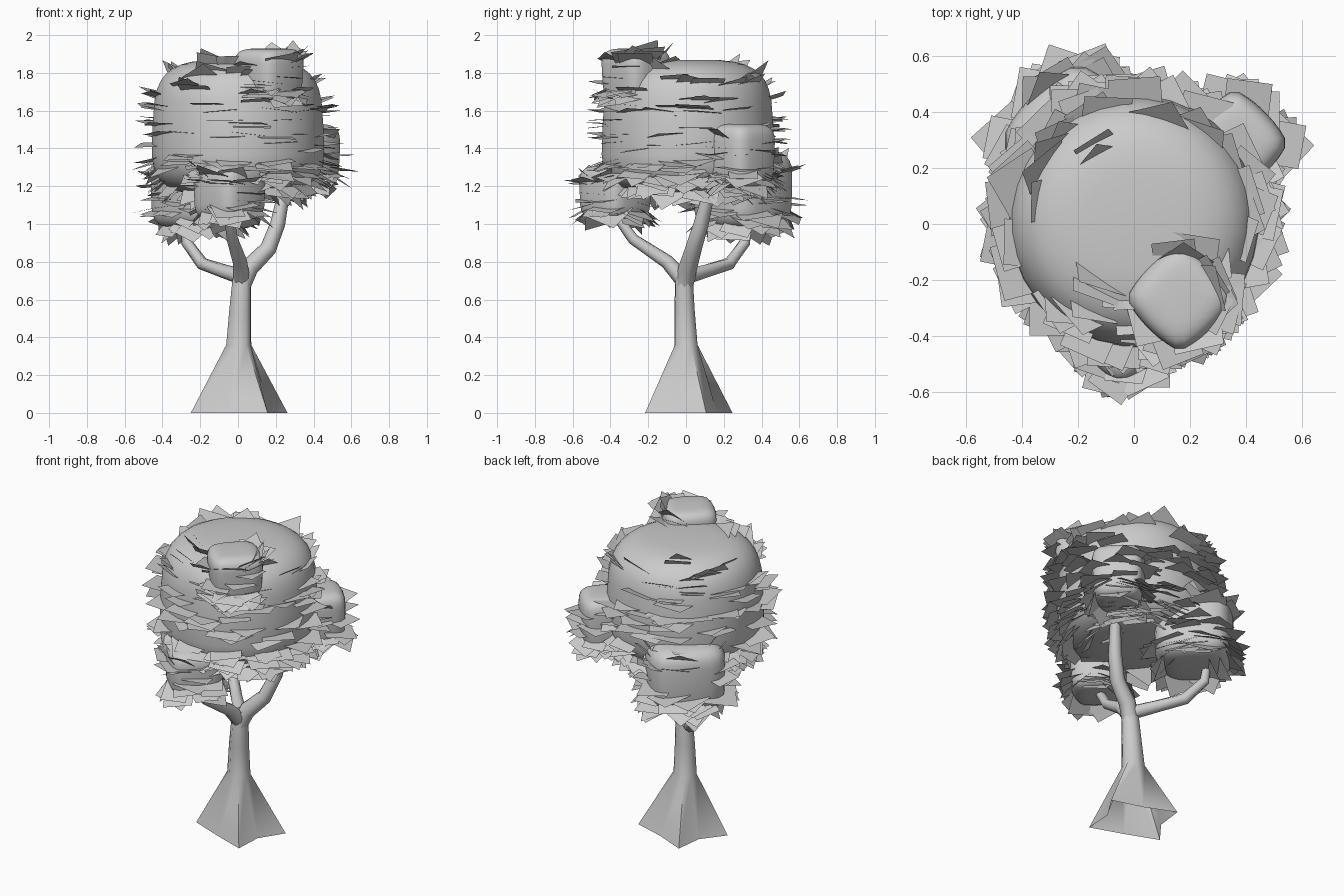
import bpy, bmesh, math, random
from mathutils import Vector

if "Cube" in bpy.data.objects:
    bpy.data.objects.remove(bpy.data.objects["Cube"])

random.seed(7)


def finish(name, bm, smooth=None):
    me = bpy.data.meshes.new(name)
    bm.to_mesh(me)
    bm.free()
    ob = bpy.data.objects.new(name, me)
    bpy.context.collection.objects.link(ob)
    if smooth:
        bpy.ops.object.select_all(action='DESELECT')
        ob.select_set(True)
        bpy.context.view_layer.objects.active = ob
        bpy.ops.object.shade_smooth_by_angle(angle=math.radians(smooth))
    return ob


def skin(bm, rings, close_top=True):
    # bridge consecutive rings of points with quads
    vs = [[bm.verts.new(p) for p in r] for r in rings]
    n = len(vs[0])
    for a, b in zip(vs, vs[1:]):
        for i in range(n):
            j = (i + 1) % n
            bm.faces.new((a[i], a[j], b[j], b[i]))
    if close_top:
        bm.faces.new(vs[-1])
    return vs


def tube(name, path, sides=8):
    # path entries: x, y, z, radius
    pts = [Vector(p[:3]) for p in path]
    rings = []
    for k, p in enumerate(pts):
        d = (pts[min(k + 1, len(pts) - 1)] - pts[max(k - 1, 0)]).normalized()
        u = Vector((0, 1, 0)).cross(d) if abs(d.y) < 0.8 else Vector((1, 0, 0)).cross(d)
        u.normalize()
        v = d.cross(u)
        rings.append([p + path[k][3] * (u * math.cos(2 * math.pi * i / sides) +
                                        v * math.sin(2 * math.pi * i / sides)) for i in range(sides)])
    bm = bmesh.new()
    skin(bm, rings)
    finish(name, bm, 50)


# trunk with four flared root lobes, open underneath
def trunk_ring(cx, cy, z, r_out, r_in):
    ring = []
    for i, deg in enumerate((21, 70, 119, 157, 196, 250, 303, 342)):
        a = math.radians(deg)
        r = r_in if i % 2 else r_out
        ring.append((cx + r * math.cos(a), cy + r * math.sin(a), z))
    return ring


bm = bmesh.new()
skin(bm, [trunk_ring(0.01, 0.01, 0, 0.27, 0.165),
          trunk_ring(0.005, 0, 0.36, 0.07, 0.065),
          trunk_ring(0.012, -0.008, 0.55, 0.06, 0.057),
          trunk_ring(0.02, -0.01, 0.70, 0.052, 0.05),
          trunk_ring(0.03, -0.005, 0.77, 0.042, 0.042)])
finish("trunk", bm, 60)

# three branches reaching into the crown
tube("branch_right", [(0.02, -0.01, 0.68, .05), (0.06, 0.01, 0.77, .05), (0.16, 0.04, 0.87, .044),
                      (0.21, 0.08, 1.0, .04), (0.25, 0.13, 1.2, .03)])
tube("branch_front", [(0.02, -0.01, 0.70, .046), (0.01, -0.10, 0.80, .038),
                      (-0.03, -0.28, 0.92, .03), (-0.05, -0.38, 1.06, .025)])
tube("branch_back_left", [(0.02, 0.0, 0.72, .042), (-0.09, 0.12, 0.755, .036), (-0.19, 0.23, 0.79, .034),
                          (-0.27, 0.31, 0.90, .03), (-0.28, 0.33, 1.05, .022)])


# rounded, blocky foliage cores: superellipsoids
def core_point(c, r, h, px, pz, a, t, taper):
    # t from -1 bottom to 1 top along the profile angle
    e = t * math.pi / 2
    cz, sz = abs(math.cos(e)) ** (2 / pz), abs(math.sin(e)) ** (2 / pz) * (1 if t > 0 else -1)
    ca, sa = math.cos(a), math.sin(a)
    rad = r * cz / (abs(ca) ** px + abs(sa) ** px) ** (1 / px)
    rad *= 1 - taper * sz
    return Vector((c[0] + rad * ca, c[1] + rad * sa, c[2] + h * sz))


def foliage(name, c, r, h, px, pz, taper, count, size):
    bm = bmesh.new()
    n, m = 32, 18
    rings = [[core_point(c, r, h, px, pz, 2 * math.pi * (i + .5) / n, -1 + 2 * k / m, taper)
              for i in range(n)] for k in range(1, m)]
    vs = skin(bm, rings)
    bm.faces.new(vs[0][::-1])
    finish(name + "_core", bm, 60)
    # leaf cards standing out of the core: drooping below, rising on top
    bm = bmesh.new()
    for k in range(count):
        a = random.uniform(0, 2 * math.pi)
        f = random.uniform(-1, 0.99)
        if k % 3 == 0:
            f = random.uniform(-1, -0.5)
        t = math.copysign(math.asin(abs(f) ** (pz / 2)) / (math.pi / 2), f)
        p = core_point(c, r, h, px, pz, a, t, taper)
        lift = (1.3 if f < 0 else 1.6) * f * abs(f) ** 1.3 + random.uniform(-.12, .12)
        nor = Vector((math.cos(a), math.sin(a), lift)).normalized()
        tan = Vector((-math.sin(a), math.cos(a), random.uniform(-.12, .12))).normalized()
        p -= nor * (.02 if f < .5 else .045)
        spin = random.uniform(0, math.pi / 2)
        s = size * random.uniform(.85, 1.15) / math.sqrt(2)
        quad = []
        for q in range(4):
            b = spin + q * math.pi / 2
            v = p + s * (nor * math.cos(b) + tan * math.sin(b))
            v.z = min(v.z, 2.0)
            quad.append(bm.verts.new(v))
        bm.faces.new(quad)
    finish(name + "_leaves", bm)


foliage("main_crown", (0, 0.01, 1.51), .455, .36, 2.0, 3.8, .04, 260, .175)
foliage("top_tuft", (.165, -.265, 1.78), .185, .15, 1.3, 4.5, -.06, 45, .165)
foliage("right_tuft", (.36, .29, 1.36), .185, .17, 1.3, 4.5, -.04, 45, .165)
foliage("front_tuft", (-.045, -.375, 1.165), .195, .145, 1.3, 4.5, -.02, 50, .165)
foliage("back_left_tuft", (-.20, .30, 1.18), .27, .21, 1.35, 4.5, -.02, 75, .175)
